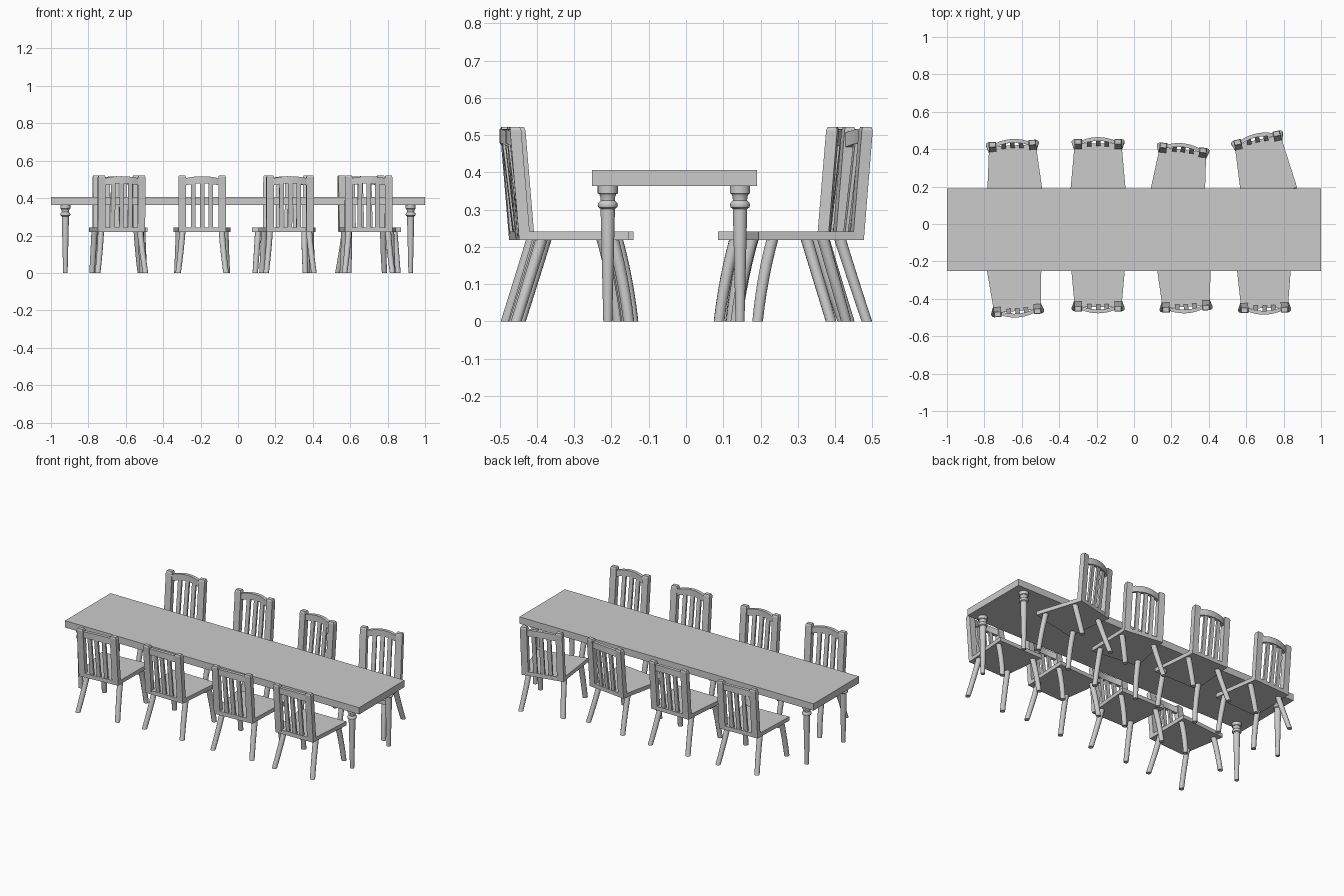
import bpy, bmesh
from math import sin, cos, pi, radians
from mathutils import Matrix

if "Cube" in bpy.data.objects:
    bpy.data.objects.remove(bpy.data.objects["Cube"])


def loft(name, rings, smooth=False):
    """Skin a list of point rings and cap both ends."""
    bm = bmesh.new()
    vs = [[bm.verts.new(p) for p in r] for r in rings]
    n = len(vs[0])
    for a, b in zip(vs, vs[1:]):
        for i in range(n):
            j = (i + 1) % n
            bm.faces.new((a[i], a[j], b[j], b[i]))
    bm.faces.new(vs[0])
    bm.faces.new(vs[-1])
    bmesh.ops.recalc_face_normals(bm, faces=bm.faces)
    me = bpy.data.meshes.new(name)
    bm.to_mesh(me)
    bm.free()
    if smooth:
        me.shade_smooth()
        me.set_sharp_from_angle(angle=radians(35))
    return me


def circle(x, y, z, r, n):
    return [(x + r * cos(2 * pi * i / n), y + r * sin(2 * pi * i / n), z) for i in range(n)]


def rect(x0, x1, y0, y1, z):
    return [(x0, y0, z), (x1, y0, z), (x1, y1, z), (x0, y1, z)]


def place(name, mesh, matrix=Matrix()):
    ob = bpy.data.objects.new(name, mesh)
    ob.matrix_world = matrix
    bpy.context.collection.objects.link(ob)


# Table top and turned legs
place("table_top", loft("table_top", [rect(-1, 1, -.252, .19, z) for z in (.364, .406)]))
turned = [(.012, 0), (.019, .29), (.019, .302), (.025, .306), (.027, .312), (.025, .319),
          (.019, .325), (.02, .335), (.023, .342), (.027, .344), (.027, .366)]
table_leg = loft("table_leg", [circle(0, 0, z, r, 24) for r, z in turned], True)
for x in (-.923, .923):
    for y in (-.21, .145):
        place("table_leg", table_leg, Matrix.Translation((x, y, 0)))

# Chair parts: rear of seat at y = 0, facing +y
parts = []


def lean(z):
    return -.025 * (z - .22) / .3


# Trapezoid seat
parts.append(("seat", loft("seat", [
    [(-.125, 0, z), (.125, 0, z), (.152, .295, z), (-.152, .295, z)] for z in (.218, .242)])))


# Splayed, gently curved legs
def leg(name, s, top, mid, foot):
    pts = []
    for i in range(7):
        t = i / 6
        pts.append([(1 - t) ** 2 * a + 2 * t * (1 - t) * b + t * t * c
                    for a, b, c in zip(top, mid, foot)])
    rings = [circle(s * x, y, z, .0165 - .002 * i / 6, 12) for i, (x, y, z) in enumerate(pts)]
    parts.append((name, loft(name, rings, True)))


for s in (-1, 1):
    leg("back_leg", s, (.105, .062, .225), (.112, .03, .12), (.128, -.008, 0))
    leg("front_leg", s, (.125, .25, .225), (.128, .28, .12), (.135, .294, 0))
    # Back posts
    xs = sorted((s * .087, s * .127))
    parts.append(("back_post", loft("back_post", [
        rect(xs[0], xs[1], lean(z), lean(z) + .03, z) for z in (.218, .512)] + [
        rect(xs[0] + .004, xs[1] - .004, lean(.52) + .003, lean(.52) + .027, .522)])))


def bow(x):
    return .018 * (1 - (x / .09) ** 2)


# Curved, arched top rail
rail = []
for i in range(11):
    x = -.09 + .018 * i
    arch = .6 * bow(x)
    y = lean(.5) + .007 - bow(x)
    rail.append([(x, y, .468 + arch), (x, y + .02, .468 + arch),
                 (x, y + .02, .506 + arch), (x, y, .506 + arch)])
parts.append(("top_rail", loft("top_rail", rail)))

# Vertical slats
for x in (-.046, 0, .046):
    parts.append(("back_slat", loft("back_slat", [
        rect(x - .012, x + .012, lean(z) + .011 - k * bow(x), lean(z) + .023 - k * bow(x), z)
        for z, k in ((.23, .4), (.35, .7), (.485, 1))])))

# Eight chairs around the table: x, y of seat rear, turn in degrees
chairs = [(-.623, -.465, 4.5), (-.192, -.443, 0), (.278, -.443, 3), (.698, -.45, 1),
          (-.65, .42, 183), (-.192, .43, 180), (.262, .397, 173), (.66, .45, 192.5)]
for x, y, turn in chairs:
    m = Matrix.Translation((x, y, 0)) @ Matrix.Rotation(radians(turn), 4, 'Z')
    for name, mesh in parts:
        place("chair_" + name, mesh, m)
